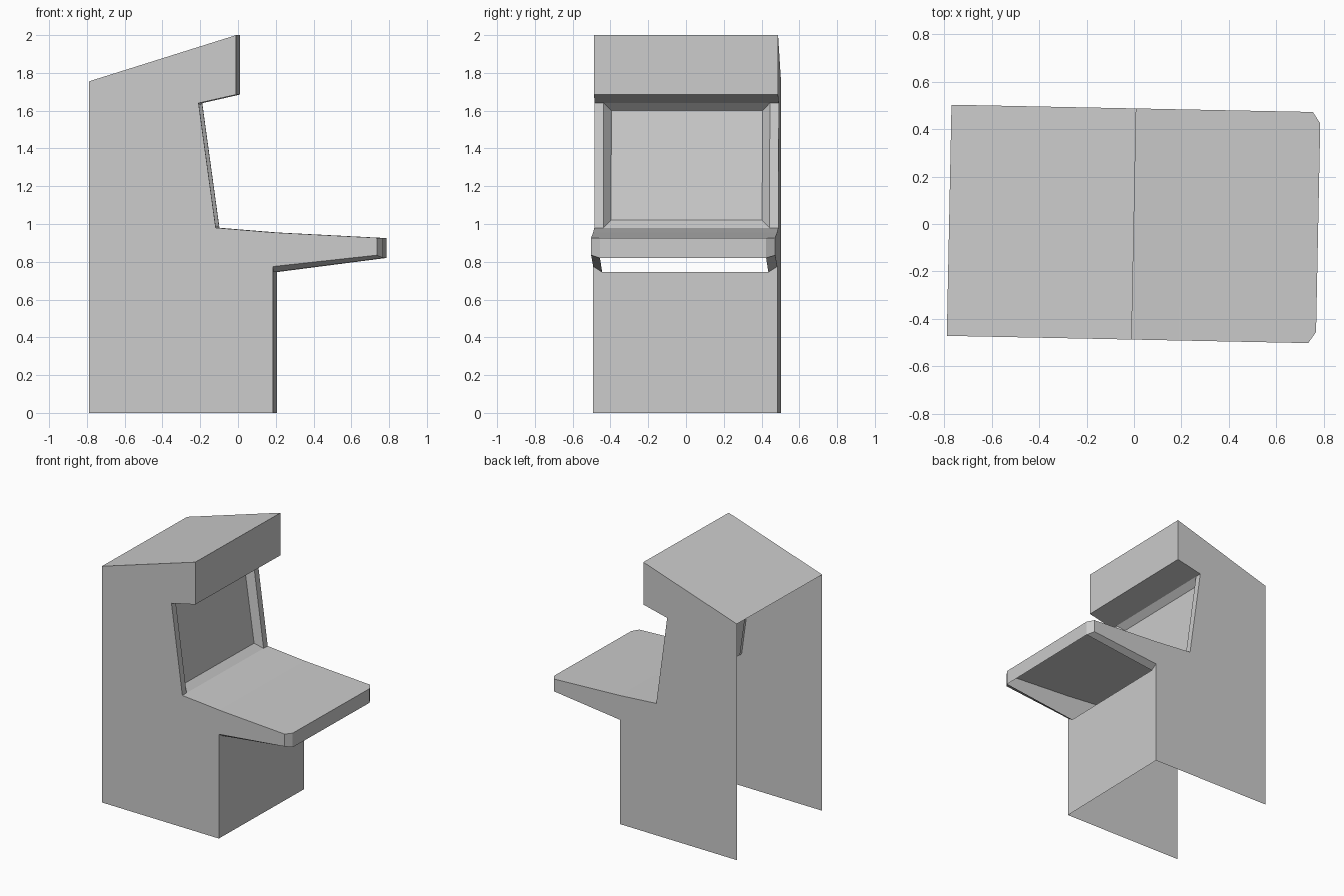
import bpy, bmesh, math

cube = bpy.data.objects.get("Cube")
if cube:
    bpy.data.objects.remove(cube)

grey = bpy.data.materials.new("plain grey")
grey.use_nodes = True
colour = (0.6, 0.6, 0.6, 1)
grey.diffuse_color = colour
grey.node_tree.nodes["Principled BSDF"].inputs["Base Color"].default_value = colour

W = 0.4875    # half width of the cabinet
N = 0.44      # half width inside the side rims
S = 0.40      # half width of the screen
TURN = math.radians(-1.15)

# Profile corners (x, z) shared by neighbouring parts
ROOF_BACK, ROOF_FRONT = (-0.78, 1.755), (0, 2)
SIGN_LOW, SOFFIT_BACK = (0, 1.685), (-0.199, 1.64)
SCREEN_TOP, SCREEN_LOW = (-0.243, 1.60), (-0.158, 1.02)
SHELF_BACK, SHELF_BEND = (-0.108, 0.98), (0.2, 0.955)
SHELF_SIDE, SIDE_LOW = (0.745, 0.927), (0.745, 0.835)
LIP_TOP, LIP_LOW = (0.777, 0.925), (0.777, 0.82)
KNEE, KNEE_IN, FOOT = (0.196, 0.775), (0.196, 0.745), (0.196, 0)


def at(p, y):
    return (p[0], y, p[1])


def strip(*stations):
    """Faces spanning the width between successive (corner, half width) stations."""
    return [[at(p, -a), at(q, -b), at(q, b), at(p, a)]
            for (p, a), (q, b) in zip(stations, stations[1:])]


def pair(*points):
    """One face on the +y side and its mirror image."""
    left = [at(p, y) for p, y in points]
    return [left, [(x, -y, z) for x, y, z in reversed(left)]]


def part(name, faces):
    bm = bmesh.new()
    for f in faces:
        bm.faces.new([bm.verts.new(v) for v in f])
    bmesh.ops.remove_doubles(bm, verts=bm.verts, dist=0.0005)
    mesh = bpy.data.meshes.new(name)
    bm.to_mesh(mesh)
    bm.free()
    mesh.materials.append(grey)
    ob = bpy.data.objects.new(name, mesh)
    ob.rotation_euler.z = TURN
    bpy.context.collection.objects.link(ob)


# Side walls, cut to the cabinet outline
outline = [(-0.78, 0), ROOF_BACK, ROOF_FRONT, SIGN_LOW, SOFFIT_BACK, SHELF_BACK,
           SHELF_BEND, SHELF_SIDE, SIDE_LOW, KNEE, FOOT]
part("side_walls", pair(*[(p, W) for p in outline]))

# Sloping roof, upright sign and the soffit under it
part("roof_and_sign", strip((ROOF_BACK, W), (ROOF_FRONT, W),
                            (SIGN_LOW, W), (SOFFIT_BACK, W)))

# Recessed screen with sloped surround and flat side rims
part("screen", strip((SCREEN_TOP, S), (SCREEN_LOW, S)))
part("screen_surround",
     strip((SOFFIT_BACK, N), (SCREEN_TOP, S))
     + strip((SCREEN_LOW, S), (SHELF_BACK, N))
     + pair((SCREEN_LOW, S), (SHELF_BACK, N), (SOFFIT_BACK, N), (SCREEN_TOP, S))
     + pair((SHELF_BACK, N), (SHELF_BACK, W), (SOFFIT_BACK, W), (SOFFIT_BACK, N)))

# Control shelf: top, front lip, clipped corners and bevelled lower edges
part("control_shelf",
     strip((SHELF_BACK, W), (SHELF_BEND, W), (SHELF_SIDE, W), (LIP_TOP, N), (LIP_LOW, N))
     + pair((LIP_LOW, N), (SIDE_LOW, W), (SHELF_SIDE, W), (LIP_TOP, N))
     + pair((KNEE, W), (SIDE_LOW, W), (LIP_LOW, N), (KNEE_IN, N)))

# Lower front panel with small raised corners meeting the shelf bevel
part("front_panel",
     strip((KNEE_IN, W), (FOOT, W))
     + pair((KNEE_IN, N), (KNEE_IN, W), (KNEE, W)))
